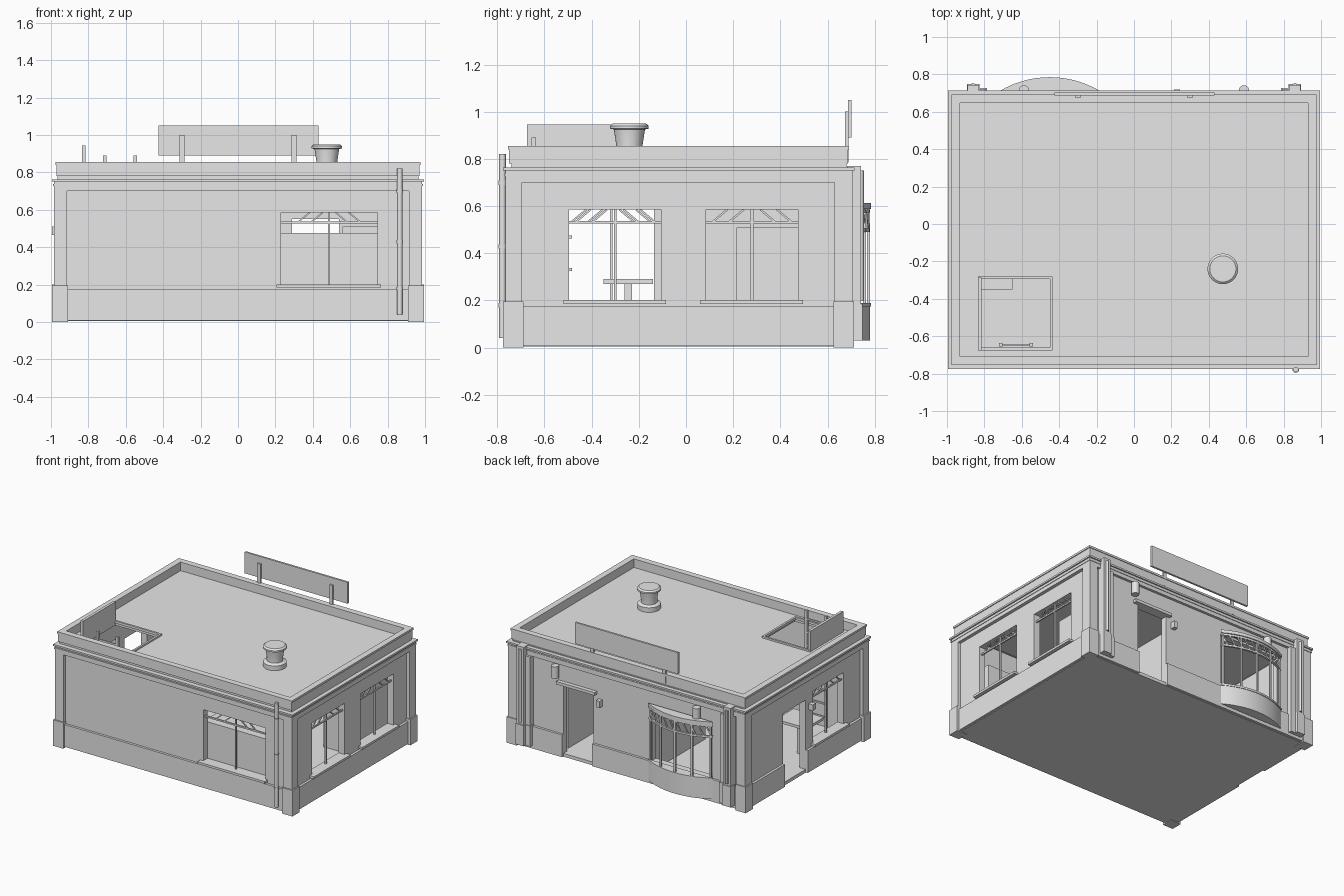
import bpy, bmesh, math
from mathutils import Vector, Matrix

cube = bpy.data.objects.get("Cube")
if cube:
    bpy.data.objects.remove(cube)

grey = bpy.data.materials.new("plain_grey")
grey.use_nodes = True
grey.diffuse_color = (0.8, 0.8, 0.8, 1)
grey.node_tree.nodes["Principled BSDF"].inputs["Base Color"].default_value = (0.8, 0.8, 0.8, 1)


def finish(name, bm, smooth=False):
    bmesh.ops.recalc_face_normals(bm, faces=bm.faces)
    mesh = bpy.data.meshes.new(name)
    bm.to_mesh(mesh)
    bm.free()
    mesh.materials.append(grey)
    ob = bpy.data.objects.new(name, mesh)
    bpy.context.collection.objects.link(ob)
    if smooth:
        bpy.ops.object.select_all(action='DESELECT')
        ob.select_set(True)
        bpy.context.view_layer.objects.active = ob
        bpy.ops.object.shade_smooth_by_angle()
    return ob


def place(axis, n, u, v):
    """Point at depth n along axis, with u and v on the other two axes."""
    p = [u, v]
    p.insert(axis, n)
    return Vector(p)


def panel(name, axis, a, b, rect, holes=()):
    """Slab from a to b along axis, with rectangular holes (u0, u1, v0, v1)."""
    u0, u1, v0, v1 = rect
    us = sorted({u0, u1} | {u for h in holes for u in h[:2] if u0 < u < u1})
    vs = sorted({v0, v1} | {v for h in holes for v in h[2:] if v0 < v < v1})

    def solid(i, j):
        if not (0 <= i < len(us) - 1 and 0 <= j < len(vs) - 1):
            return False
        u, v = (us[i] + us[i + 1]) / 2, (vs[j] + vs[j + 1]) / 2
        return not any(h[0] < u < h[1] and h[2] < v < h[3] for h in holes)

    bm, cache = bmesh.new(), {}

    def vert(i, j, n):
        if (i, j, n) not in cache:
            cache[i, j, n] = bm.verts.new(place(axis, n, us[i], vs[j]))
        return cache[i, j, n]

    for i in range(len(us) - 1):
        for j in range(len(vs) - 1):
            if not solid(i, j):
                continue
            ring = [(i, j), (i + 1, j), (i + 1, j + 1), (i, j + 1)]
            for n in (a, b):
                bm.faces.new([vert(*c, n) for c in ring])
            for k, (di, dj) in enumerate([(0, -1), (1, 0), (0, 1), (-1, 0)]):
                if not solid(i + di, j + dj):
                    c, d = ring[k], ring[(k + 1) % 4]
                    bm.faces.new([vert(*c, a), vert(*d, a), vert(*d, b), vert(*c, b)])
    return finish(name, bm)


def box(name, x0, x1, y0, y1, z0, z1):
    return panel(name, 2, z0, z1, (x0, x1, y0, y1))


def ring(name, x, y0, y1, t, z0, z1):
    """Rectangular band around the building."""
    return panel(name, 2, z0, z1, (-x, x, y0, y1), [(t - x, x - t, y0 + t, y1 - t)])


def beam(name, p, q, w):
    d = q - p
    m = Matrix.Translation((p + q) / 2) @ d.to_track_quat('Z', 'Y').to_matrix().to_4x4()
    bm = bmesh.new()
    bmesh.ops.create_cube(bm, size=1, matrix=m @ Matrix.Diagonal((w, w, d.length, 1)))
    return finish(name, bm)


def turned(name, x, y, profile, sides=24):
    """Round part from (radius, height) pairs."""
    bm = bmesh.new()
    loops = [[bm.verts.new((x + r * math.cos(k * math.tau / sides),
                            y + r * math.sin(k * math.tau / sides), z))
              for k in range(sides)] for r, z in profile]
    for lo, hi in zip(loops, loops[1:]):
        for k in range(sides):
            m = (k + 1) % sides
            bm.faces.new([lo[k], lo[m], hi[m], hi[k]])
    bm.faces.new(loops[0])
    bm.faces.new(loops[-1])
    return finish(name, bm, True)


def prism(name, pts, z0, z1):
    bm = bmesh.new()
    face = bm.faces.new([bm.verts.new((x, y, z0)) for x, y in pts])
    up = bmesh.ops.extrude_face_region(bm, geom=[face], use_keep_orig=True)["geom"]
    bmesh.ops.translate(bm, vec=(0, 0, z1 - z0),
                        verts=[v for v in up if isinstance(v, bmesh.types.BMVert)])
    return finish(name, bm, True)


# Openings: (start, end, bottom, top)
FRONT_WIN = (0.23, 0.745, 0.2, 0.585)
SIDE_WINS = [(-0.495, -0.105, 0.2, 0.585), (0.085, 0.475, 0.2, 0.585)]
REAR_SIDE_WIN = (-0.5, -0.135, 0.2, 0.585)
SIDE_DOOR = (-0.05, 0.22, -1, 0.55)
BACK_DOOR = (0.29, 0.54, -1, 0.55)
BAY = (-0.7, -0.2, 0.175, 0.59)

# Walls, plinths and raised frames: name, axis, inner, outer, direction, span, openings
sides = [
    ("front", 1, -0.69, -0.74, -1, (-0.96, 0.96), [FRONT_WIN]),
    ("back", 1, 0.64, 0.685, 1, (-0.96, 0.96), [BACK_DOOR, BAY]),
    ("left", 0, 0.91, 0.96, 1, (-0.69, 0.64), SIDE_WINS),
    ("right", 0, -0.91, -0.96, -1, (-0.69, 0.64), [REAR_SIDE_WIN, SIDE_DOOR]),
]
for name, axis, inner, outer, s, (u0, u1), holes in sides:
    panel(name + "_wall", axis, inner, outer, (u0, u1, 0.01, 0.77), holes)
    f0, f1 = (-0.985, 0.985) if axis else (-0.765, 0.705)
    i0, i1 = (-0.915, 0.915) if axis else (-0.695, 0.63)
    lip = 0.02 if name == "back" else 0.025
    panel(name + "_frame", axis, outer, outer + s * lip, (f0, f1, 0.17, 0.75),
          [(i0, i1, 0, 0.7)])
    panel(name + "_plinth", axis, outer, outer + s * 0.018, (i0, i1, 0.008, 0.175), holes)

for sx in (-1, 1):
    for y0, y1 in ((-0.775, -0.69), (0.625, 0.712)):
        x0, x1 = sorted((sx * 0.91, sx * 0.995))
        box("corner_plinth", x0, x1, y0, y1, 0, 0.195)

# Floor, cornice, parapet and roof
box("floor", -0.96, 0.96, -0.74, 0.685, 0.005, 0.03)
ring("cornice_bead", 0.989, -0.77, 0.709, 0.04, 0.728, 0.738)
ring("cornice_ledge", 0.995, -0.775, 0.715, 0.08, 0.75, 0.763)
ring("cornice_neck", 0.965, -0.74, 0.68, 0.06, 0.763, 0.785)
ring("parapet", 0.97, -0.75, 0.687, 0.04, 0.78, 0.843)
ring("parapet_cap", 0.976, -0.755, 0.692, 0.046, 0.84, 0.855)
HATCH = (-0.82, -0.435, -0.67, -0.285)
panel("roof", 2, 0.765, 0.79, (-0.94, 0.94, -0.72, 0.66), [HATCH])
panel("hatch_rim", 2, 0.785, 0.803, (-0.835, -0.435, -0.675, -0.28),
      [(-0.82, -0.45, -0.66, -0.295)])
box("hatch_lid", -0.835, -0.815, -0.675, -0.285, 0.79, 0.945)

# Ladder under the hatch
for x in (-0.713, -0.55):
    box("ladder_rail", x - 0.009, x + 0.009, -0.655, -0.637, 0.03, 0.89)
for k in range(8):
    z = 0.12 + k * 0.1
    box("ladder_rung", -0.713, -0.55, -0.651, -0.641, z, z + 0.012)


# Window bars, braces and sills
def window(name, axis, outer, s, hole):
    u0, u1, z0, z1 = hole
    n, mid, w = outer - s * 0.02, (u0 + u1) / 2, 0.011
    beam(name + "_mullion", place(axis, n, mid, z0), place(axis, n, mid, z1), w)
    beam(name + "_transom", place(axis, n, u0, 0.531), place(axis, n, u1, 0.531), w)
    for side in (-1, 1):
        for reach in (0.1, 0.17):
            beam(name + "_brace", place(axis, n, mid + side * reach, 0.531),
                 place(axis, n, mid + side * (reach - 0.065), z1), 0.008)
    a, b = sorted((outer - s * 0.05, outer + s * 0.035))
    panel(name + "_sill", axis, a, b, (u0 - 0.025, u1 + 0.02, 0.184, 0.201))


window("front_window", 1, -0.74, -1, FRONT_WIN)
for hole in SIDE_WINS:
    window("left_window", 0, 0.96, 1, hole)
window("right_window", 0, -0.96, -1, REAR_SIDE_WIN)

# Curved bay window on the back
CX, CY, R, HALF, N = -0.45, 0.262, 0.523, 0.543, 14


def arc(r, half=HALF):
    return [(CX + r * math.sin(t), CY + r * math.cos(t))
            for t in (half * (2 * k / N - 1) for k in range(N + 1))]


def bay_point(t, z, r=R - 0.012):
    return Vector((CX + r * math.sin(t), CY + r * math.cos(t), z))


prism("bay_base", arc(R - 0.004), 0.03, 0.175)
prism("bay_sill", arc(R), 0.175, 0.19)
prism("bay_cap", arc(R), 0.588, 0.612)
for z in (0.49, 0.572):
    prism("bay_rail", arc(R - 0.005) + arc(R - 0.02)[::-1], z, z + 0.014)
for k in range(5):
    t = (HALF - 0.03) * (k / 2 - 1)
    beam("bay_mullion", bay_point(t, 0.185), bay_point(t, 0.59), 0.013)
for k in range(10):
    t = HALF * (k / 5 - 0.97)
    beam("bay_brace", bay_point(t, 0.5), bay_point(t + 0.08, 0.578), 0.009)

# Stepped pilasters, lamps and door trim on the back
for s in (-1, 1):
    for a, b, y, top in ((0.83, 0.89, 0.742, 0.77), (0.79, 0.83, 0.722, 0.7)):
        x0, x1 = sorted((s * a, s * b))
        box("pilaster", x0, x1, 0.68, y, 0.03, top)
        box("pilaster_foot", x0 - 0.004, x1 + 0.004, 0.68, y + 0.006, 0.03, 0.185)
    turned("pilaster_rod", s * 0.86, 0.742, [(0.012, 0.2), (0.012, 0.75)], 12)
    turned("wall_lamp", s * 0.588, 0.715, [(0.027, 0.6), (0.027, 0.69)])
box("back_door_lintel", 0.26, 0.58, 0.68, 0.715, 0.55, 0.572)
box("back_door_box", 0.215, 0.245, 0.68, 0.72, 0.47, 0.52)
box("side_door_box", -0.995, -0.955, -0.12, -0.085, 0.465, 0.51)

# Roof sign and vent
box("sign_board", -0.425, 0.43, 0.687, 0.702, 0.89, 1.05)
for x in (-0.3, 0.3):
    box("sign_post", x - 0.013, x + 0.013, 0.675, 0.688, 0.785, 1.0)
turned("roof_vent", 0.475, -0.24,
       [(0.08, 0.785), (0.08, 0.825), (0.056, 0.835), (0.056, 0.86), (0.066, 0.925),
        (0.082, 0.928), (0.082, 0.94), (0.07, 0.95)], 32)

# Drainpipe with collars
turned("drainpipe", 0.865, -0.778, [(0.014, 0.04), (0.014, 0.82)], 16)
for z in (0.17, 0.42, 0.69):
    turned("pipe_collar", 0.865, -0.778, [(0.018, z), (0.018, z + 0.018)], 16)

# Interior cabinets, table and partition
box("front_cabinet", 0.2, 0.88, -0.69, -0.497, 0.03, 0.475)
for z in (0.325, 0.462):
    box("cabinet_handle", 0.5, 0.6, -0.497, -0.484, z, z + 0.013)
box("corner_cabinet", 0.56, 0.85, 0.215, 0.6, 0.03, 0.51)
box("table_top", -0.9, -0.65, -0.35, -0.14, 0.27, 0.29)
box("table_leg", -0.79, -0.76, -0.26, -0.23, 0.03, 0.27)
box("partition", -0.12, -0.08, -0.06, 0.64, 0.03, 0.765)
